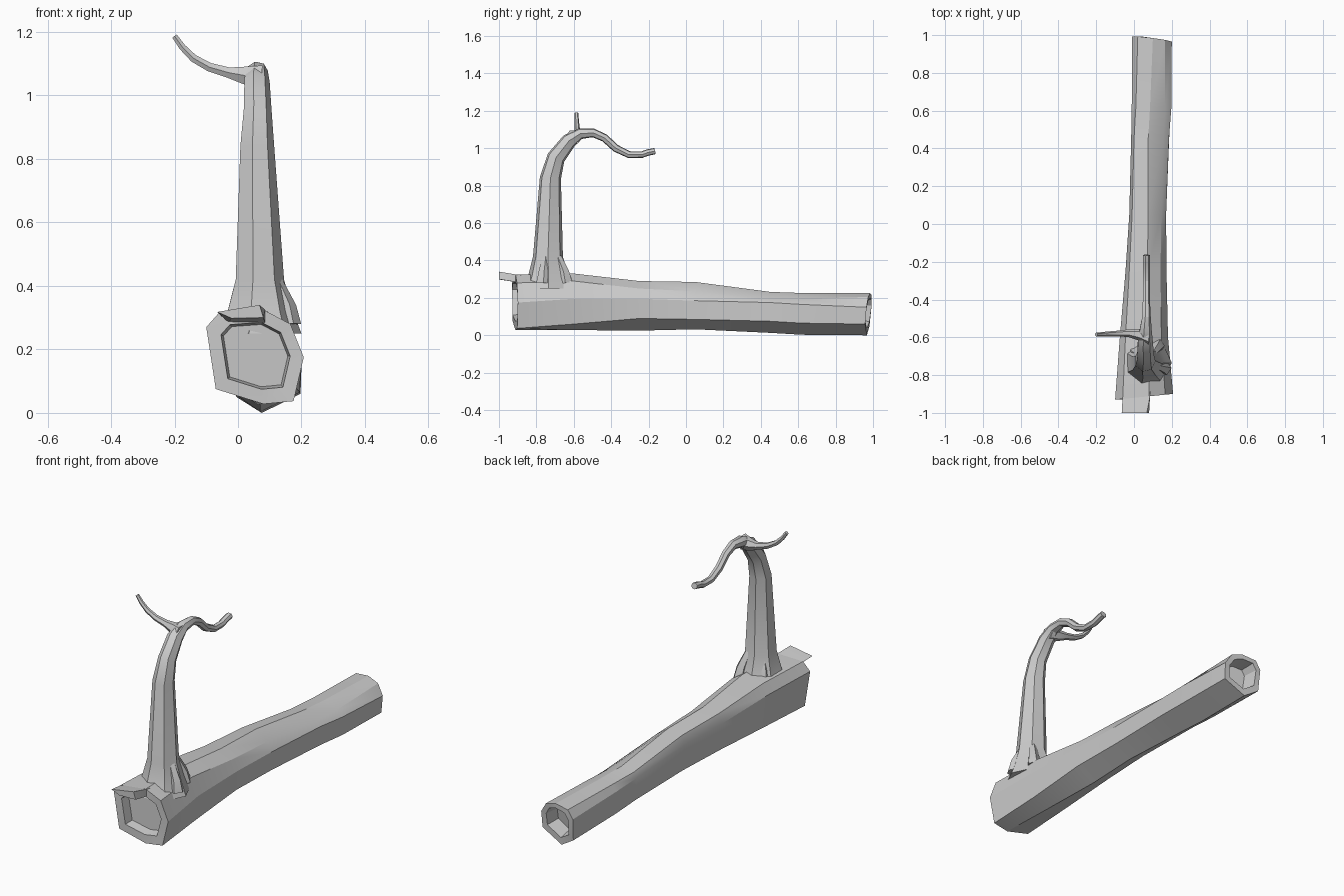
import bpy, bmesh, math
from mathutils import Vector


def loft(name, rings):
    """Skin a list of equal-length rings and cap both ends."""
    bm = bmesh.new()
    vs = [[bm.verts.new(p) for p in r] for r in rings]
    n = len(vs[0])
    for a, b in zip(vs, vs[1:]):
        for i in range(n):
            j = (i + 1) % n
            bm.faces.new((a[i], a[j], b[j], b[i]))
    bm.faces.new(vs[0])
    bm.faces.new(vs[-1][::-1])
    bmesh.ops.recalc_face_normals(bm, faces=bm.faces)
    me = bpy.data.meshes.new(name)
    bm.to_mesh(me)
    bm.free()
    me.shade_smooth()
    me.set_sharp_from_angle(angle=math.radians(25))
    ob = bpy.data.objects.new(name, me)
    bpy.context.collection.objects.link(ob)
    return ob


def tube(name, stations, side, sides=6):
    """Tapered limb: stations are (centre, half width along side, half width across)."""
    side = Vector(side)
    pts = [Vector(s[0]) for s in stations]
    rings = []
    for k, (_, ra, rb) in enumerate(stations):
        t = (pts[min(k + 1, len(pts) - 1)] - pts[max(k - 1, 0)]).normalized()
        across = t.cross(side).normalized()
        ring = []
        for i in range(sides):
            a = 2 * math.pi * i / sides
            ring.append(pts[k] + side * ra * math.cos(a) + across * rb * math.sin(a))
        rings.append(ring)
    return loft(name, rings)


def inset(ring, s, dy):
    c = sum(ring, Vector()) / len(ring)
    return [Vector((c.x + (p.x - c.x) * s, p.y + dy, c.z + (p.z - c.z) * s)) for p in ring]


# Log: x,z outlines along y, the two end cuts slightly slanted
front = [(-.10, .27), (-.06, .315), (.08, .325), (.165, .28),
         (.207, .175), (.175, .037), (.08, .028), (-.07, .075)]
outlines = [
    (-.60, [(-.075, .26), (-.045, .315), (.08, .33), (.145, .29),
            (.180, .195), (.165, .06), (.07, .028), (-.055, .08)]),
    (-.25, [(-.045, .23), (-.025, .28), (.07, .29), (.14, .25),
            (.172, .195), (.165, .09), (.065, .025), (-.035, .085)]),
    (.05, [(-.025, .22), (-.01, .27), (.075, .285), (.145, .235),
           (.170, .185), (.168, .085), (.07, .032), (-.015, .08)]),
    (.45, [(-.015, .19), (.0, .22), (.075, .232), (.155, .195),
           (.185, .175), (.186, .075), (.07, .013), (-.01, .07)]),
    (.62, [(-.012, .18), (.01, .215), (.085, .226), (.165, .195),
           (.198, .165), (.195, .065), (.07, .003), (-.01, .06)]),
]
back = [(-.01, .17), (.02, .215), (.10, .225), (.165, .205),
        (.20, .15), (.197, .06), (.075, .0), (-.005, .05)]
first = [Vector((x, -.92 + .1 * x, z)) for x, z in front]
last = [Vector((x, .985 - .12 * x + .09 * (z - .1), z)) for x, z in back]
middle = [[Vector((x, y, z)) for x, z in o] for y, o in outlines]
loft("log", [inset(first, .66, .05), inset(first, .71, 0), first] + middle +
     [last, inset(last, .72, 0), inset(last, .62, -.08)])

# Bark splinter sticking out over the front end
splinter = [
    (-.86, [(-.05, .305), (.09, .318), (.09, .28), (-.03, .275)]),
    (-.91, [(-.06, .312), (.085, .325), (.085, .285), (-.03, .285)]),
    (-1.0, [(-.065, .318), (.068, .34), (.08, .300), (-.02, .298)]),
]
loft("bark_splinter", [[Vector((x, y, z)) for x, z in o] for y, o in splinter])

# Upright branch that bends back and runs out into a wavy twig
tube("branch", [
    ((.065, -.735, .25), .135, .14),
    ((.065, -.735, .32), .108, .112),
    ((.065, -.738, .42), .080, .082),
    ((.058, -.725, .84), .056, .058),
    ((.060, -.695, .95), .046, .050),
    ((.058, -.625, 1.04), .042, .042),
    ((.060, -.565, 1.078), .034, .030),
    ((.065, -.495, 1.082), .024, .024),
    ((.065, -.435, 1.055), .021, .022),
    ((.065, -.375, 1.0), .020, .021),
    ((.065, -.305, .966), .019, .019),
    ((.065, -.235, .966), .019, .018),
    ((.065, -.205, .977), .019, .018),
    ((.065, -.165, .985), .019, .017)], (1, 0, 0), 7)

# Side twig
tube("side_twig", [
    ((.075, -.60, 1.06), .045, .040),
    ((.02, -.585, 1.063), .030, .032),
    ((-.03, -.578, 1.072), .020, .019),
    ((-.09, -.580, 1.089), .015, .016),
    ((-.14, -.582, 1.117), .013, .014),
    ((-.175, -.584, 1.152), .011, .012),
    ((-.20, -.585, 1.187), .010, .010)], (0, 1, 0))

# Root flares where the branch meets the log
for i, (dx, dy) in enumerate([(.11, -.03), (-.07, .06), (.07, .10)]):
    bpy_ring = [((.065 + dx * .5, -.735 + dy * .5, .42), .02, .02),
                ((.065 + dx * .8, -.735 + dy * .8, .34), .03, .03),
                ((.065 + dx * .9, -.735 + dy * .9, .28), .035, .04)]
    tube("root_flare_%d" % (i + 1), bpy_ring, (1, 0, 0), 5)
